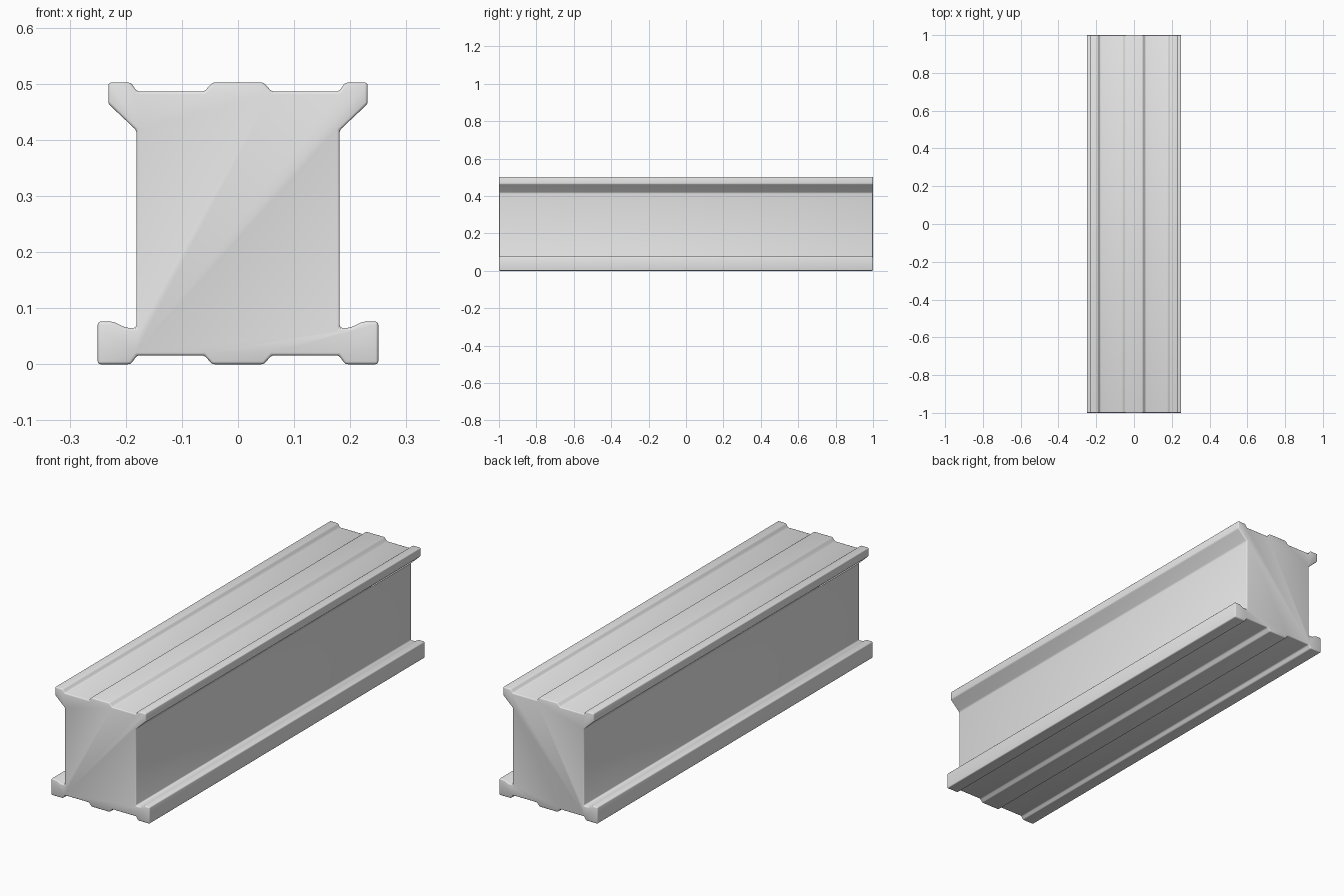
import bpy
import bmesh
import math

if "Cube" in bpy.data.objects:
    bpy.data.objects.remove(bpy.data.objects["Cube"])

# Single plain grey for the whole beam
grey = bpy.data.materials.new("light grey")
grey.diffuse_color = (0.8, 0.8, 0.8, 1)
grey.use_nodes = True
grey.node_tree.nodes["Principled BSDF"].inputs["Base Color"].default_value = grey.diffuse_color

# Right half of the cross-section (x, z), bottom ridge up to top ridge
half = [
    (0.046, 0.0), (0.060, 0.016), (0.180, 0.016), (0.191, 0.0),
    (0.250, 0.0), (0.250, 0.076), (0.222, 0.076), (0.200, 0.065),
    (0.181, 0.065), (0.181, 0.417), (0.231, 0.464), (0.231, 0.502),
    (0.191, 0.502), (0.180, 0.486), (0.060, 0.486), (0.046, 0.502),
]
profile = half + [(-x, z) for x, z in reversed(half)]

# Beam: extrude the mirrored profile along y
bm = bmesh.new()
face = bm.faces.new([bm.verts.new((x, -1, z)) for x, z in profile])
ext = bmesh.ops.extrude_face_region(bm, geom=[face])
new_verts = [g for g in ext["geom"] if isinstance(g, bmesh.types.BMVert)]
bmesh.ops.translate(bm, verts=new_verts, vec=(0, 2, 0))
bmesh.ops.recalc_face_normals(bm, faces=bm.faces)
mesh = bpy.data.meshes.new("beam")
bm.to_mesh(mesh)
bm.free()
mesh.materials.append(grey)
beam = bpy.data.objects.new("beam", mesh)
bpy.context.collection.objects.link(beam)

# Soft rounded edges
bevel = beam.modifiers.new("rounded_edges", 'BEVEL')
bevel.width = 0.005
bevel.segments = 3
bevel.limit_method = 'ANGLE'
bevel.angle_limit = math.radians(20)

bpy.context.view_layer.objects.active = beam
beam.select_set(True)
bpy.ops.object.modifier_apply(modifier=bevel.name)
bpy.ops.object.shade_smooth_by_angle(angle=math.radians(35))
